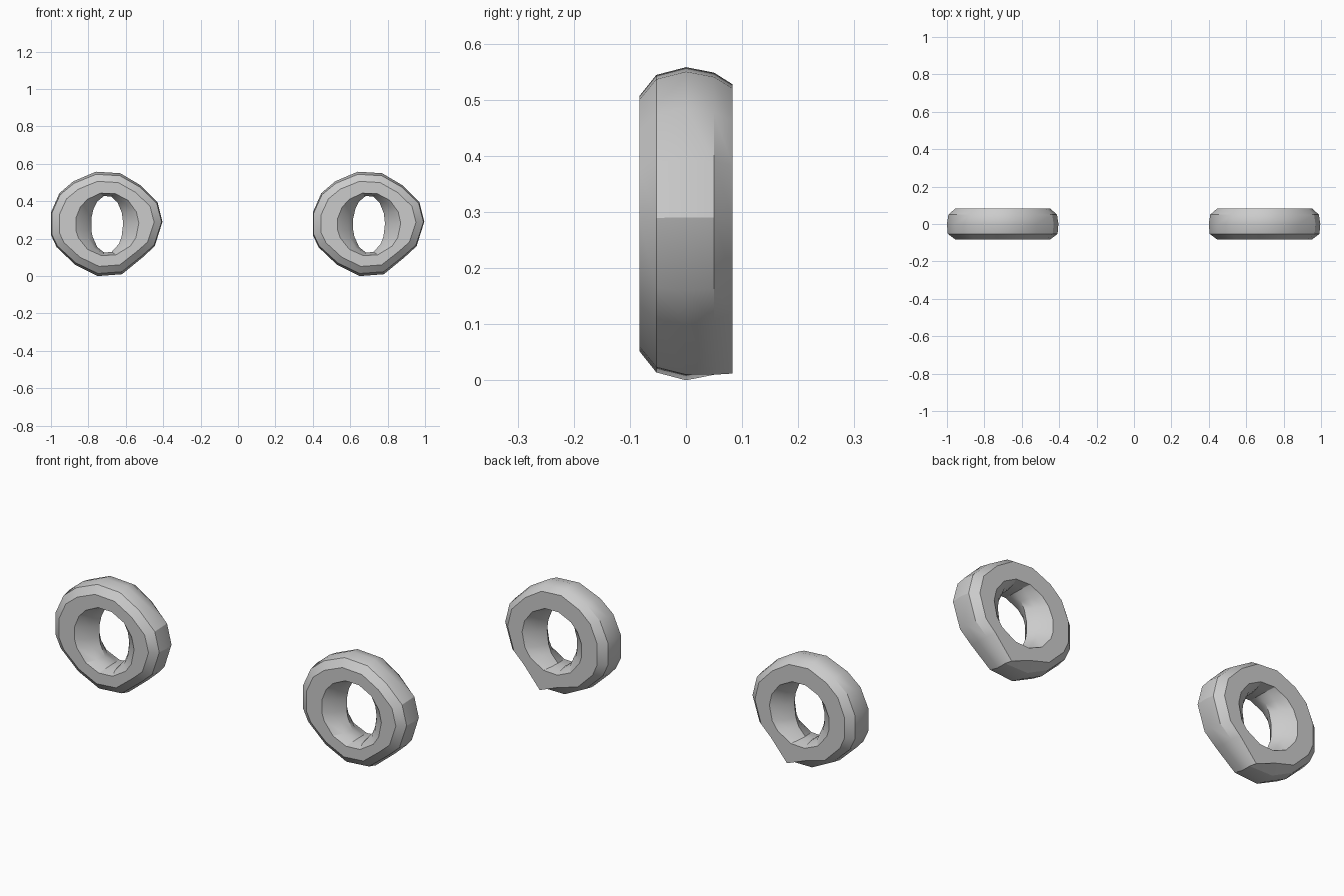
import bpy, bmesh, math

if "Cube" in bpy.data.objects:
    bpy.data.objects.remove(bpy.data.objects["Cube"])

# Widest outline of a ring, seen from the front (x, z about its centre)
OUTLINE = [(-.30, .06), (-.255, .163), (-.18, .227), (-.06, .278), (.07, .27),
           (.18, .205), (.27, .115), (.296, .01), (.255, -.12), (.19, -.18),
           (.08, -.27), (-.05, -.28), (-.17, -.22), (-.27, -.125), (-.30, -.06)]
# Outer loops: y, x scale, z scale
OUTER = [(-.083, .85, .815), (-.053, .985, .95), (0, 1, 1), (.05, .975, .965), (.083, .85, .89)]
# Inner loops: y, half width, half height (hole narrows to a tall oval)
INNER = [(.083, .17, .165), (.042, .115, .158), (0, .086, .154),
         (-.042, .115, .16), (-.083, .17, .17)]


def make_ring(name, cx):
    bm = bmesh.new()
    loops = []
    for y, sx, sz in OUTER:
        pts = [[x * sx, z * sz] for x, z in OUTLINE]
        if y > .08:                      # worn, uneven lower edge at the back
            pts[10] = [.07, -.268]
            pts[11] = [-.04, -.225]
        elif y > .04:
            pts[10] = [.08, -.27]
        loops.append([bm.verts.new((cx + x, y, .28 + z)) for x, z in pts])
    for y, a, b in INNER:
        ring = []
        for x, z in OUTLINE:
            t = math.atan2(z, x)
            ring.append(bm.verts.new((cx + a * math.cos(t), y, .277 + b * math.sin(t))))
        loops.append(ring)
    n = len(OUTLINE)
    for k, a in enumerate(loops):
        b = loops[(k + 1) % len(loops)]
        for i in range(n):
            j = (i + 1) % n
            bm.faces.new((a[i], a[j], b[j], b[i]))
    bmesh.ops.recalc_face_normals(bm, faces=bm.faces)
    me = bpy.data.meshes.new(name)
    bm.to_mesh(me)
    bm.free()
    ob = bpy.data.objects.new(name, me)
    bpy.context.collection.objects.link(ob)
    bpy.ops.object.select_all(action='DESELECT')
    ob.select_set(True)
    bpy.context.view_layer.objects.active = ob
    bpy.ops.object.shade_smooth_by_angle(angle=math.radians(30))


make_ring("left_ring", -.70)
make_ring("right_ring", .70)
